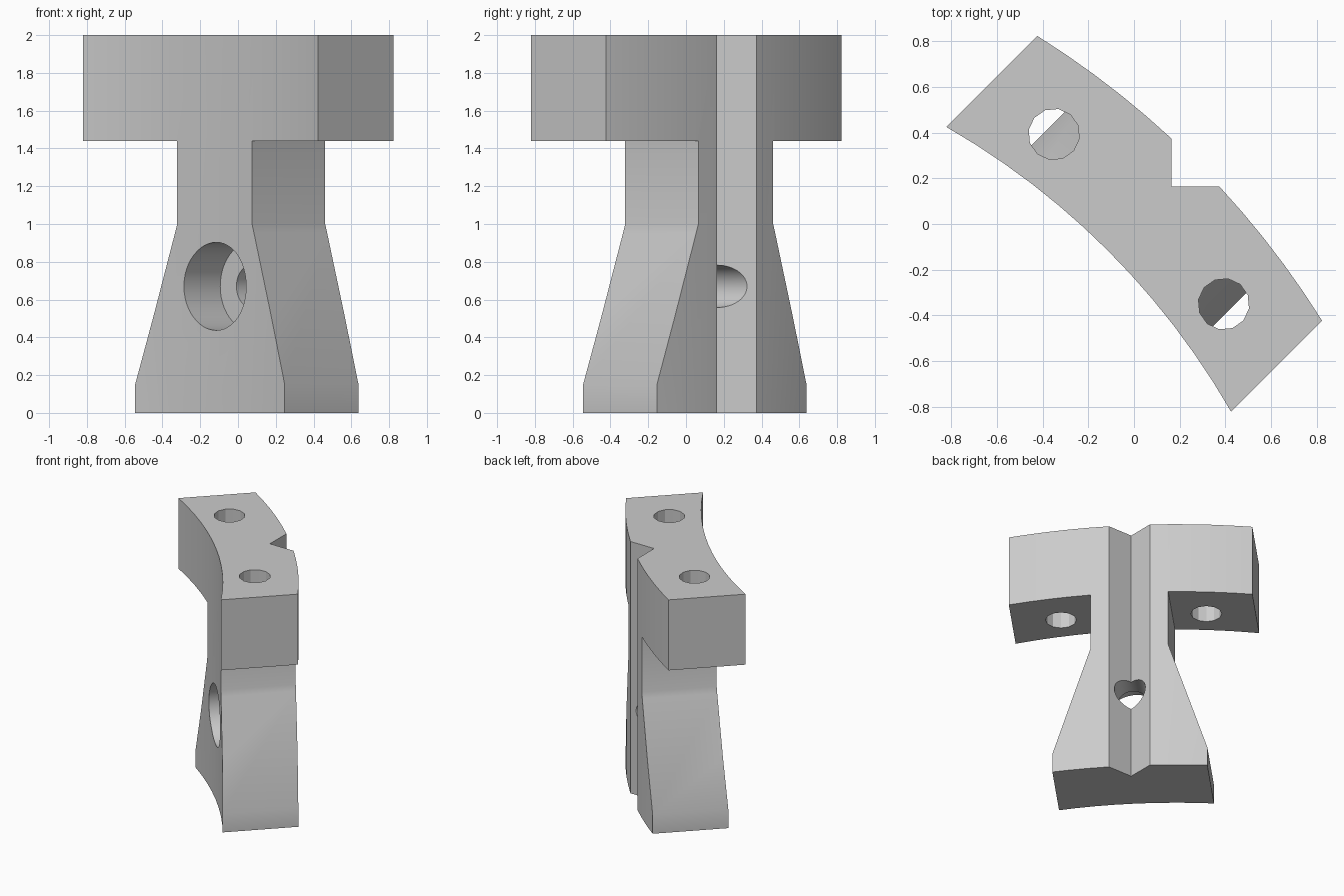
import bpy, bmesh
from math import sin, cos, pi, radians, asin
from mathutils import Vector, Matrix

cube = bpy.data.objects.get("Cube")
if cube:
    bpy.data.objects.remove(cube)

# Local frame: x runs along the block, y points radially outward
AXIS_Y = -3.53            # centre of the curved faces
INNER_R, OUTER_R = 3.367, 3.913
BORE_Z = 0.67

grey = bpy.data.materials.new("plain_grey")
grey.use_nodes = True
colour = (0.6, 0.6, 0.6, 1)
grey.diffuse_color = colour
grey.node_tree.nodes["Principled BSDF"].inputs["Base Color"].default_value = colour


def prism(name, outline, direction):
    """Extrude a closed outline of 3D points along a direction."""
    bm = bmesh.new()
    face = bm.faces.new([bm.verts.new(p) for p in outline])
    moved = bmesh.ops.extrude_face_region(bm, geom=[face])["geom"]
    verts = [g for g in moved if isinstance(g, bmesh.types.BMVert)]
    bmesh.ops.translate(bm, verts=verts, vec=Vector(direction))
    bmesh.ops.recalc_face_normals(bm, faces=bm.faces[:])
    mesh = bpy.data.meshes.new(name)
    bm.to_mesh(mesh)
    bm.free()
    obj = bpy.data.objects.new(name, mesh)
    bpy.context.collection.objects.link(obj)
    return obj


def ring(radius, sides, offset=0):
    return [(radius * cos(2 * pi * i / sides + offset),
             radius * sin(2 * pi * i / sides + offset)) for i in range(sides)]


def cut(target, tool, operation="DIFFERENCE"):
    tool.hide_render = True
    mod = target.modifiers.new("cut", "BOOLEAN")
    mod.object = tool
    mod.operation = operation
    mod.solver = "EXACT"
    bpy.context.view_layer.objects.active = target
    bpy.ops.object.modifier_apply(modifier=mod.name)
    bpy.data.objects.remove(tool)


def arc(radius, steps=14):
    end = asin(1.02 / radius)
    angles = [end * (2 * i / steps - 1) for i in range(steps + 1)]
    return [(radius * sin(a), AXIS_Y + radius * cos(a), -0.5) for a in angles]


# Curved slab, trimmed to the T-shaped side profile
bracket = prism("curved_bracket", arc(OUTER_R) + arc(INNER_R)[::-1], (0, 0, 3))
half = [(0.56, 0), (0.56, 0.15), (0.28, 1), (0.28, 1.44), (0.88, 1.44), (0.88, 2)]
profile = half + [(-x, z) for x, z in reversed(half)]
cut(bracket, prism("profile_cutter", [(x, -1, z) for x, z in profile], (0, 2, 0)),
    "INTERSECT")

# Right-angled groove down the outer face
groove = [(0, 0.233, -0.5), (0.5, 0.733, -0.5), (-0.5, 0.733, -0.5)]
cut(bracket, prism("groove_cutter", groove, (0, 0, 3)))

# Counterbored radial hole from the inner face
for radius, start, length in ((0.233, -1, 1.1), (0.112, -0.5, 1.5)):
    outline = [(x, start, BORE_Z + z) for x, z in ring(radius, 48)]
    cut(bracket, prism("bore_cutter", outline, (0, length, 0)))

# Vertical bolt holes through both arms
for side in (-1, 1):
    outline = [(side * 0.525 + x, 0.03 + y, 1.2)
               for x, y in ring(0.112, 12, radians(5))]
    cut(bracket, prism("bolt_hole_cutter", outline, (0, 0, 1)))

# Turn into place, colour and shade
bracket.data.transform(Matrix.Rotation(radians(-45), 4, "Z"))
bracket.data.materials.clear()
bracket.data.materials.append(grey)
bpy.ops.object.select_all(action="DESELECT")
bracket.select_set(True)
bpy.context.view_layer.objects.active = bracket
bpy.ops.object.shade_smooth_by_angle(angle=radians(25))
